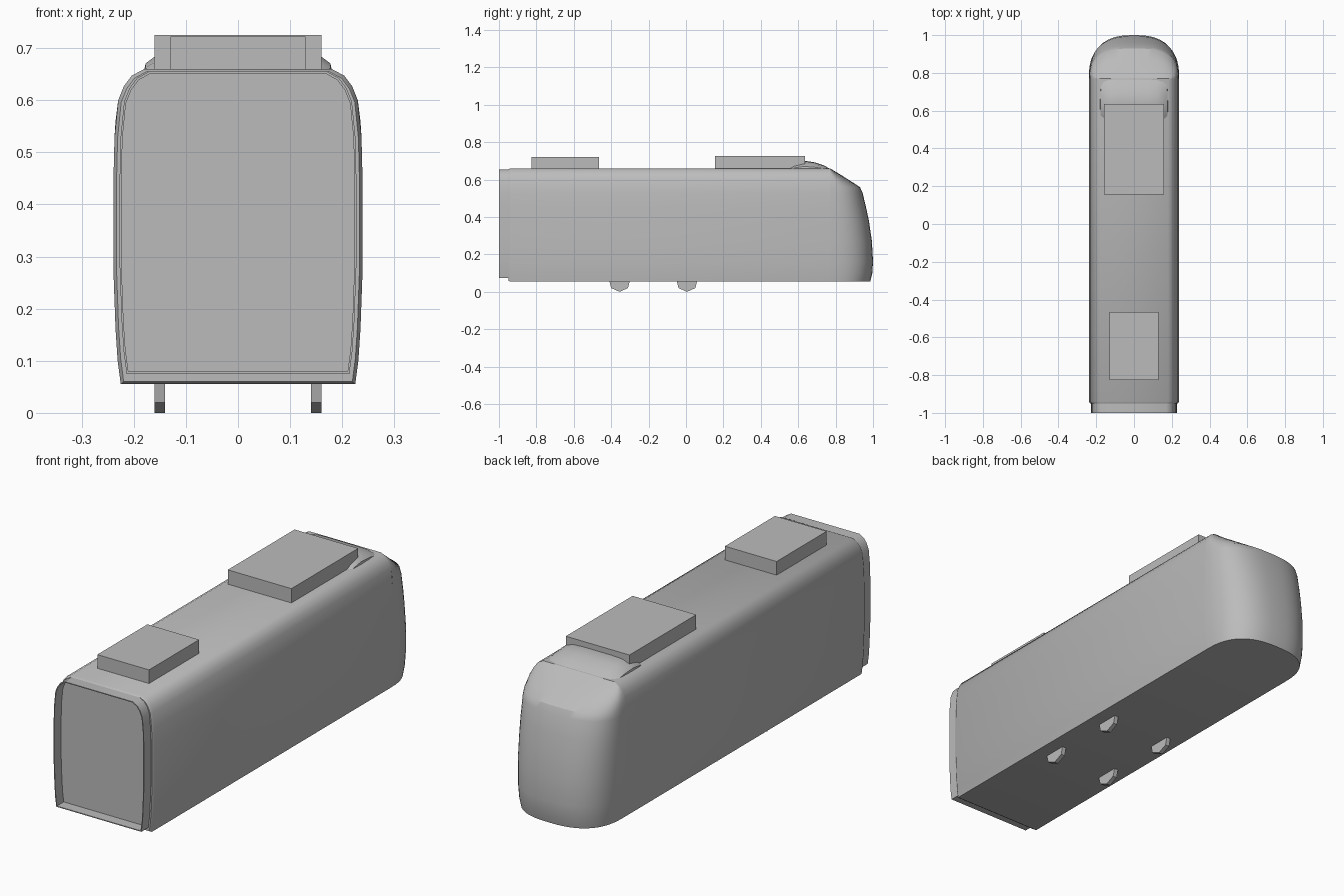
import bpy, bmesh, math

cube = bpy.data.objects.get("Cube")
if cube:
    bpy.data.objects.remove(cube, do_unlink=True)

grey = bpy.data.materials.new("plain grey")
grey.use_nodes = True
COLOUR = (0.5, 0.5, 0.5, 1)
grey.diffuse_color = COLOUR
grey.node_tree.nodes["Principled BSDF"].inputs["Base Color"].default_value = COLOUR

# Half width of the shell at each height, from sill to roof
HALF = [(0.225, 0.055), (0.231, 0.1), (0.235, 0.16), (0.239, 0.27), (0.239, 0.45),
        (0.237, 0.53), (0.23, 0.6), (0.219, 0.627), (0.204, 0.647), (0.18, 0.66)]


def finish(name, bm, smooth=None):
    bmesh.ops.remove_doubles(bm, verts=bm.verts, dist=0.0002)
    bmesh.ops.recalc_face_normals(bm, faces=bm.faces)
    mesh = bpy.data.meshes.new(name)
    bm.to_mesh(mesh)
    bm.free()
    mesh.materials.append(grey)
    obj = bpy.data.objects.new(name, mesh)
    bpy.context.collection.objects.link(obj)
    if smooth:
        bpy.ops.object.select_all(action='DESELECT')
        obj.select_set(True)
        bpy.context.view_layer.objects.active = obj
        bpy.ops.object.shade_smooth_by_angle(angle=math.radians(smooth))
    return obj


def loft(name, rings, closed=True, caps=(True, True), smooth=None):
    bm = bmesh.new()
    rows = [[bm.verts.new(p) for p in ring] for ring in rings]
    n = len(rows[0])
    for a, b in zip(rows, rows[1:]):
        for i in range(n if closed else n - 1):
            j = (i + 1) % n
            bm.faces.new((a[i], a[j], b[j], b[i]))
    for row, cap in ((rows[0], caps[0]), (rows[-1], caps[1])):
        if cap:
            bm.faces.new(row)
    return finish(name, bm, smooth)


def section(y, sx=1.0, z0=0.055, z1=0.66):
    """Closed shell outline at y, squeezed to the given width and heights."""
    side = [(x * sx, z0 + (z - 0.055) / 0.605 * (z1 - z0)) for x, z in HALF]
    return [(x, y, z) for x, z in side] + [(-x, y, z) for x, z in reversed(side)]


def box(name, x, y0, y1, z0, z1):
    loft(name, [[(-x, y, z0), (x, y, z0), (x, y, z1), (-x, y, z1)] for y in (y0, y1)])


# Long shell with a slightly rounded rear rim
SEAM = 0.77
loft("body_shell", [section(-0.95, 0.975, 0.06, 0.655), section(-0.94), section(SEAM)],
     smooth=35)

# Open collar at the coupling end, with a recessed end panel
loft("end_collar", [section(-0.945, 0.95, 0.075, 0.655), section(-1, 0.95, 0.075, 0.655),
                    section(-1, 0.935, 0.079, 0.651), section(-0.951, 0.935, 0.079, 0.651)],
     caps=(False, True), smooth=35)

# Rounded nose, lofted from horizontal slices: half width, height, foremost y
SLICES = [(0.225, 0.055, 0.985), (0.231, 0.1, 0.996), (0.235, 0.16, 1.0), (0.239, 0.27, 0.994),
          (0.239, 0.38, 0.978), (0.239, 0.45, 0.963), (0.237, 0.53, 0.944), (0.235, 0.56, 0.93),
          (0.23, 0.6, 0.868), (0.219, 0.627, 0.825), (0.204, 0.647, 0.792), (0.18, 0.66, SEAM)]
STEPS = 28


def slice_ring(w, z, front):
    ring = []
    for i in range(STEPS + 1):
        a = math.pi * i / STEPS
        c, s = math.cos(a), max(math.sin(a), 0)
        ring.append((w * math.copysign(abs(c) ** 0.78, c), SEAM + (front - SEAM) * s ** 0.78, z))
    return ring


loft("nose", [slice_ring(*s) for s in SLICES], closed=False, caps=(True, False), smooth=32)

# Low roof fairing between the front roof box and the nose: y, half width, top
rings = []
for y, w, top in [(0.55, 0.175, 0.664), (0.58, 0.183, 0.685), (0.63, 0.183, 0.701),
                  (0.69, 0.182, 0.692), (0.74, 0.18, 0.675), (0.785, 0.178, 0.648)]:
    h = top - 0.64
    half = [(w, 0.64), (w * 0.97, 0.64 + h * 0.5), (w * 0.86, 0.64 + h * 0.75),
            (w * 0.68, 0.64 + h * 0.95), (w * 0.4, top)]
    rings.append([(x, y, z) for x, z in half] + [(-x, y, z) for x, z in reversed(half)])
loft("roof_fairing", rings, smooth=40)

# Roof equipment boxes
box("front_roof_box", 0.16, 0.155, 0.635, 0.65, 0.725)
box("rear_roof_box", 0.13, -0.825, -0.465, 0.65, 0.722)

# Thin wheels, only their lower halves showing
for yname, y in (("rear", -0.355), ("front", 0.005)):
    for xname, x in (("left", 0.15), ("right", -0.15)):
        arc = [(-0.055, 0.06), (-0.045, 0.02), (0, 0), (0.045, 0.02), (0.055, 0.06)]
        loft(f"{yname}_{xname}_wheel", [[(x + d, y + u, z) for u, z in arc] for d in (-0.01, 0.01)])
